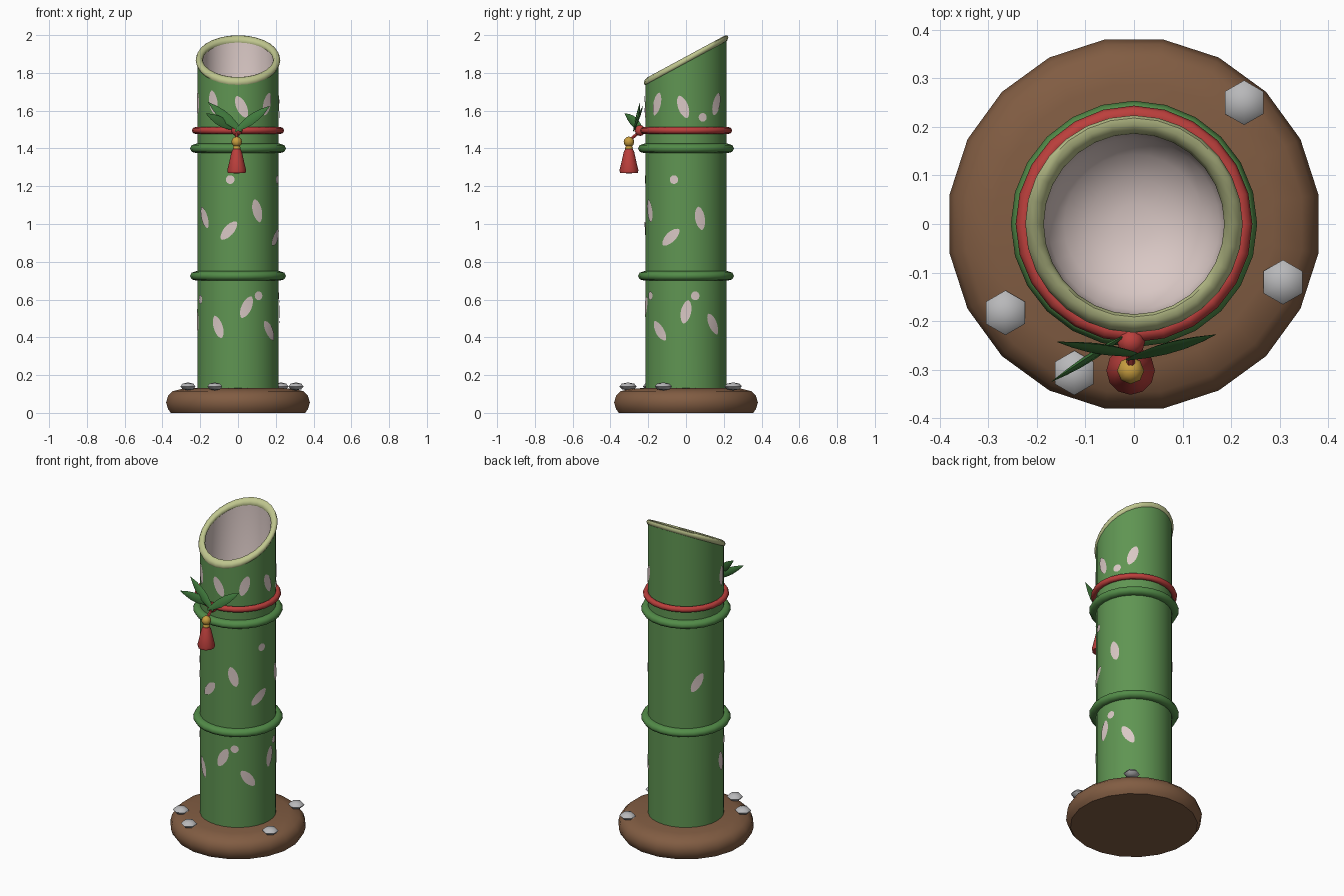
import bpy, bmesh, math
from mathutils import Vector

if "Cube" in bpy.data.objects:
    bpy.data.objects.remove(bpy.data.objects["Cube"])

def material(name, rgb):
    m = bpy.data.materials.new(name)
    m.diffuse_color = (*rgb, 1)
    m.use_nodes = True
    m.node_tree.nodes["Principled BSDF"].inputs["Base Color"].default_value = m.diffuse_color
    return m

STALK = material("stalk green", (0.115, 0.30, 0.085))
NODE = material("node green", (0.085, 0.26, 0.065))
LEAF = material("leaf green", (0.05, 0.19, 0.045))
PALE = material("pale rim", (0.52, 0.56, 0.27))
BLUSH = material("blush inside", (0.70, 0.58, 0.56))
SOIL = material("brown base", (0.22, 0.108, 0.055))
RED = material("red cord", (0.50, 0.05, 0.045))
GOLD = material("gold bead", (0.58, 0.34, 0.05))
STONE = material("grey stone", (0.48, 0.48, 0.49))

SLOPE, CUT = 0.54, 1.8677      # slanted mouth of the stalk
R = 0.215                      # stalk radius

def make(name, bm, mats, smooth=50):
    bmesh.ops.recalc_face_normals(bm, faces=bm.faces)
    me = bpy.data.meshes.new(name)
    bm.to_mesh(me)
    bm.free()
    ob = bpy.data.objects.new(name, me)
    bpy.context.collection.objects.link(ob)
    for m in mats:
        me.materials.append(m)
    if smooth:
        bpy.ops.object.select_all(action='DESELECT')
        ob.select_set(True)
        bpy.context.view_layer.objects.active = ob
        bpy.ops.object.shade_smooth_by_angle(angle=math.radians(smooth))
    return ob

def lathe(name, profile, sides, mat, at=(0, 0, 0), phase=0.0, closed=False, shear=0.0, smooth=50):
    """Spin (radius, z) points; radius 0 becomes a pole."""
    bm = bmesh.new()
    rings = []
    for r, z in profile:
        ring = []
        for i in range(1 if r == 0 else sides):
            a = 2 * math.pi * (i + phase) / sides
            y = r * math.sin(a)
            ring.append(bm.verts.new((at[0] + r * math.cos(a), at[1] + y, at[2] + z + shear * y)))
        rings.append(ring)
    pairs = list(zip(rings, rings[1:])) + ([(rings[-1], rings[0])] if closed else [])
    for a, b in pairs:
        for i in range(sides):
            j = (i + 1) % sides
            quad = [a[i % len(a)], a[j % len(a)], b[j % len(b)], b[i % len(b)]]
            bm.faces.new(list(dict.fromkeys(quad)))
    return make(name, bm, [mat], smooth)

def ring(name, major, rx, rz, z, mat, sides=24, steps=8, shear=0.0):
    prof = [(major + rx * math.cos(2 * math.pi * k / steps), rz * math.sin(2 * math.pi * k / steps))
            for k in range(steps)]
    return lathe(name, prof, sides, mat, (0, 0, z), closed=True, shear=shear, smooth=60)

def ball(name, r, at, mat, sides=8, steps=6, squash=1.0, phase=0.0, smooth=60):
    prof = [(r * math.sin(math.pi * k / steps) if 0 < k < steps else 0,
             -r * squash * math.cos(math.pi * k / steps)) for k in range(steps + 1)]
    return lathe(name, prof, sides, mat, at, phase, smooth=smooth)

# Base disc
lathe("base", [(0, 0), (0.36, 0), (0.375, 0.02), (0.385, 0.055), (0.375, 0.09), (0.35, 0.115),
               (0.29, 0.13), (0, 0.133)], 20, SOIL, phase=0.5)

# Hollow stalk: outer wall, then inner wall and rounded floor
bm = bmesh.new()
N = 28
def stalk_ring(r, z, slanted):
    out = []
    for i in range(N):
        a = 2 * math.pi * i / N
        y = r * math.sin(a)
        out.append(bm.verts.new((r * math.cos(a), y, z + (SLOPE * y if slanted else 0))))
    return out
rows = [stalk_ring(R, 0.1, False), stalk_ring(R, CUT, True), stalk_ring(0.19, CUT, True),
        stalk_ring(0.188, 1.62, False)]
rows += [stalk_ring(0.188 * math.cos(t), 1.62 - 0.14 * math.sin(t), False)
         for t in (0.35, 0.7, 1.05, 1.35)]
for k, (a, b) in enumerate(zip(rows, rows[1:])):
    for i in range(N):
        j = (i + 1) % N
        bm.faces.new((a[i], a[j], b[j], b[i])).material_index = 0 if k == 0 else 1
bm.faces.new(rows[-1]).material_index = 1
make("stalk", bm, [STALK, BLUSH])

# Mouth rim, stalk joints and tied cord
ring("mouth_rim", 0.205, 0.019, 0.019, CUT, PALE, sides=28, shear=SLOPE)
for i, z in enumerate((0.725, 1.40)):
    ring(f"joint_{i + 1}", 0.222, 0.032, 0.025, z, NODE)
ring("cord", 0.226, 0.018, 0.018, 1.495, RED)

# Petal spots wrapped on the stalk: angle, height, lean to the right (None = round dot)
SPOTS = [(-127, 1.645, -10), (-85, 1.62, -25), (-45, 1.635, 18), (-4, 1.62, -20), (48, 1.635, 20),
         (192, 1.64, 0), (-145, 1.035, -28), (-62, 1.07, -15), (-103, 0.965, 42), (-22, 0.93, 48),
         (20, 1.03, -10), (142, 1.03, 30), (-78, 0.56, 25), (-119, 0.455, -20), (-40, 0.435, -38),
         (41, 0.47, -30), (0, 0.535, 12), (190, 0.49, -10), (24, 1.565, None), (-101, 1.235, None),
         (-17, 1.235, None), (-60, 0.62, None), (13, 0.62, None), (-156, 0.60, None)]
bm = bmesh.new()
for ang, z, lean in SPOTS:
    half_len, half_w, power = (0.023, 0.023, 1) if lean is None else (0.063, 0.027, 1.25)
    c, s = math.cos(math.radians(lean or 0)), math.sin(math.radians(lean or 0))
    strip = []
    for k in range(11):
        t = math.pi * (0.04 + 0.92 * k / 10)
        v, w = -half_len * math.cos(t), half_w * math.sin(t) ** power
        row = []
        for u in (-w, 0, w):
            a = math.radians(ang) + (u * c + v * s) / R
            row.append(bm.verts.new((0.2185 * math.cos(a), 0.2185 * math.sin(a), z + v * c - u * s)))
        strip.append(row)
    for p, q in zip(strip, strip[1:]):
        for i in range(2):
            bm.faces.new((p[i], p[i + 1], q[i + 1], q[i]))
spots = make("petal_spots", bm, [BLUSH], 60)
for f in spots.data.polygons:      # spots face outward
    if f.normal.x * f.center.x + f.normal.y * f.center.y < 0:
        f.flip()

# Pebbles on the base
for i, (x, y) in enumerate([(0.227, 0.25), (0.307, -0.12), (-0.265, -0.183), (-0.123, -0.307)]):
    ball(f"pebble_{i + 1}", 0.046, (x, y, 0.14), STONE, sides=6, steps=4, squash=0.46,
         phase=0.5, smooth=60)

# Knot, hanging thread, beads and tassel
TX, TY = -0.007, -0.302
ball("knot", 0.029, (-0.006, -0.243, 1.495), RED, sides=10)

def spindle(name, start, end, widths, thick, facing, mat, sides=4, smooth=0):
    """Tapered body along a line, flattened toward the facing direction."""
    a, b = Vector(start), Vector(end)
    d = (b - a).normalized()
    side = d.cross(Vector(facing)).normalized()
    up = side.cross(d)
    bm = bmesh.new()
    rows = []
    for k, w in enumerate(widths):
        p = a.lerp(b, k / (len(widths) - 1))
        rows.append([bm.verts.new(p + side * w * math.cos(2 * math.pi * i / sides)
                                  + up * w * thick * math.sin(2 * math.pi * i / sides))
                     for i in range(sides)])
    for p, q in zip(rows, rows[1:]):
        for i in range(sides):
            j = (i + 1) % sides
            bm.faces.new((p[i], p[j], q[j], q[i]))
    bm.faces.new(rows[0])
    bm.faces.new(rows[-1])
    return make(name, bm, [mat], smooth)

spindle("thread", (-0.006, -0.245, 1.49), (TX, TY, 1.44), [0.009, 0.009], 1, (0, 0, 1), RED, 6, 50)
ball("large_bead", 0.028, (TX, TY, 1.435), GOLD)
ball("small_bead", 0.021, (TX, TY, 1.402), GOLD, squash=0.8)
lathe("tassel", [(0, 1.40), (0.02, 1.397), (0.028, 1.38), (0.038, 1.335), (0.05, 1.285),
                 (0.047, 1.27), (0, 1.268)], 12, RED, (TX, TY, 0))

# Leaves tucked behind the knot
LEAVES = [((-0.015, -0.28, 1.49), (0.168, -0.228, 1.625)),
          ((0.02, -0.272, 1.49), (-0.158, -0.243, 1.645)),
          ((-0.015, -0.228, 1.50), (-0.17, -0.325, 1.585))]
for i, (a, b) in enumerate(LEAVES):
    spindle(f"leaf_{i + 1}", a, b, [0.004, 0.018, 0.026, 0.025, 0.016, 0.001], 0.3,
            (0, -1, 0.35), LEAF, 6, 40)
